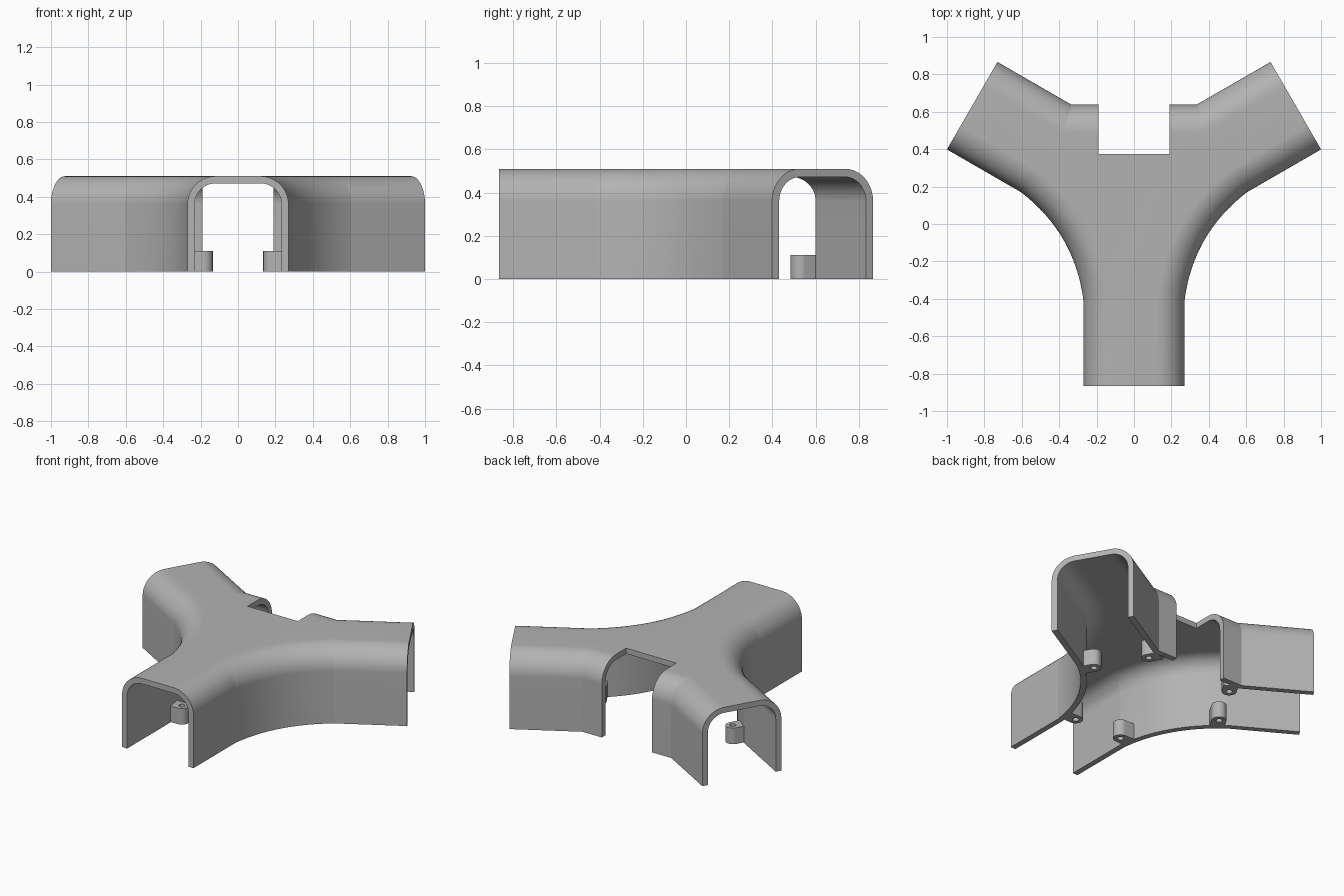
import bpy, bmesh, math
from mathutils import Vector, Matrix

if "Cube" in bpy.data.objects:
    bpy.data.objects.remove(bpy.data.objects["Cube"])

HUB = Vector((0, 0.133))
HALF, KINK, END = 0.27, 0.543, 0.999     # arm half width, where the wall bends, arm length
TOP, WALL, R = 0.51, 0.038, 0.15         # height, shell thickness, outer edge radius
ARMS = [math.radians(a) for a in (-90, 30, 150)]

grey = bpy.data.materials.new("plain_grey")
grey.diffuse_color = (0.45, 0.45, 0.45, 1)
grey.use_nodes = True
grey.node_tree.nodes["Principled BSDF"].inputs["Base Color"].default_value = grey.diffuse_color


def left(v):
    return Vector((-v.y, v.x))


def on_arm(i, along, side):
    d = Vector((math.cos(ARMS[i % 3]), math.sin(ARMS[i % 3])))
    return HUB + d * along + left(d) * side


def wall_path(i, end):
    """Plan line of the wall from arm i to the next arm."""
    p, q = on_arm(i, KINK, HALF), on_arm(i + 1, KINK, -HALF)
    sag = 0.0 if i == 1 else 0.07        # the back wall is straight
    n = 16
    mid, half = (p + q) / 2, (q - p) / 2
    inward = left(half.normalized())
    pts = [mid + half * t + inward * sag * (1 - t * t)
           for t in (2 * k / n - 1 for k in range(n + 1))]
    return [on_arm(i, end, HALF)] + pts + [on_arm(i + 1, end, -HALF)]


def offset(path, d):
    """Move an open path to its left by d with mitred bends."""
    out = []
    for k, p in enumerate(path):
        a = (p - path[k - 1]).normalized() if k else (path[1] - p).normalized()
        b = (path[k + 1] - p).normalized() if k < len(path) - 1 else a
        m = (left(a) + left(b)).normalized()
        out.append(p + m * d / m.dot(left(a)))
    return out


def solid(name, inset, end, base):
    """Y-shaped block with rounded long top edges."""
    n = 20
    r = R - inset
    levels = [(inset, base)]
    for k in range(n + 1):
        a = math.pi / 2 * k / n
        levels.append((R - r * math.cos(a), TOP - R + r * math.sin(a)))
    bm = bmesh.new()
    rings = []
    for d, z in levels:
        pts = [p for i in range(3) for p in offset(wall_path(i, end), d)]
        rings.append([bm.verts.new((p.x, p.y, z)) for p in pts])
    count = len(rings[0])
    for lo, hi in zip(rings, rings[1:]):
        for j in range(count):
            k = (j + 1) % count
            bm.faces.new((lo[j], lo[k], hi[k], hi[j]))
    bm.faces.new(rings[-1])
    bm.faces.new(rings[0][::-1])
    bmesh.ops.recalc_face_normals(bm, faces=bm.faces)
    return to_object(bm, name)


def to_object(bm, name):
    me = bpy.data.meshes.new(name)
    bm.to_mesh(me)
    bm.free()
    ob = bpy.data.objects.new(name, me)
    bpy.context.collection.objects.link(ob)
    me.materials.append(grey)
    return ob


def activate(ob):
    bpy.ops.object.select_all(action='DESELECT')
    ob.select_set(True)
    bpy.context.view_layer.objects.active = ob


def cut(ob, cutter):
    m = ob.modifiers.new("cut", 'BOOLEAN')
    m.operation, m.solver, m.object = 'DIFFERENCE', 'EXACT', cutter
    activate(ob)
    bpy.ops.object.modifier_apply(modifier=m.name)
    bpy.data.objects.remove(cutter)


# Hollow three-way cover
cover = solid("three_way_cover", 0.0, END, 0.0)
cut(cover, solid("hollow_cutter", WALL, END + 0.1, -0.1))

# Notch through the back
bm = bmesh.new()
bmesh.ops.create_cube(bm, size=1, matrix=Matrix.Translation((0, 0.675, 0.3))
                      @ Matrix.Diagonal((0.38, 0.6, 1.0, 1)))
cut(cover, to_object(bm, "notch_cutter"))
activate(cover)
bpy.ops.object.shade_smooth_by_angle(angle=math.radians(6.5))


# Screw bosses by each wall bend: half-round block with a through hole
def boss(i, side):
    cu = bpy.data.curves.new("screw_boss", 'CURVE')
    cu.dimensions, cu.fill_mode, cu.extrude = '2D', 'BOTH', 0.055
    r, n = 0.046, 32
    arc = [(r * math.cos(math.pi * k / n), -r * math.sin(math.pi * k / n)) for k in range(n + 1)]
    hole = [(0.02 * math.cos(math.tau * k / n), 0.02 * math.sin(math.tau * k / n)) for k in range(n)]
    for pts in (arc + [(-r, 0.074), (r, 0.074)], hole):
        sp = cu.splines.new('POLY')
        sp.points.add(len(pts) - 1)
        for q, (x, y) in zip(sp.points, pts):
            q.co = (x, y, 0, 1)
        sp.use_cyclic_u = True
    cu.materials.append(grey)
    ob = bpy.data.objects.new("screw_boss", cu)
    bpy.context.collection.objects.link(ob)
    c = on_arm(i, 0.48, side * 0.181)
    ob.location = (c.x, c.y, 0.055)
    ob.rotation_euler.z = ARMS[i] + (0 if side > 0 else math.pi)
    activate(ob)
    bpy.ops.object.convert(target='MESH')
    bpy.ops.object.shade_smooth_by_angle(angle=math.radians(20))


for i in range(3):
    for side in (-1, 1):
        boss(i, side)
